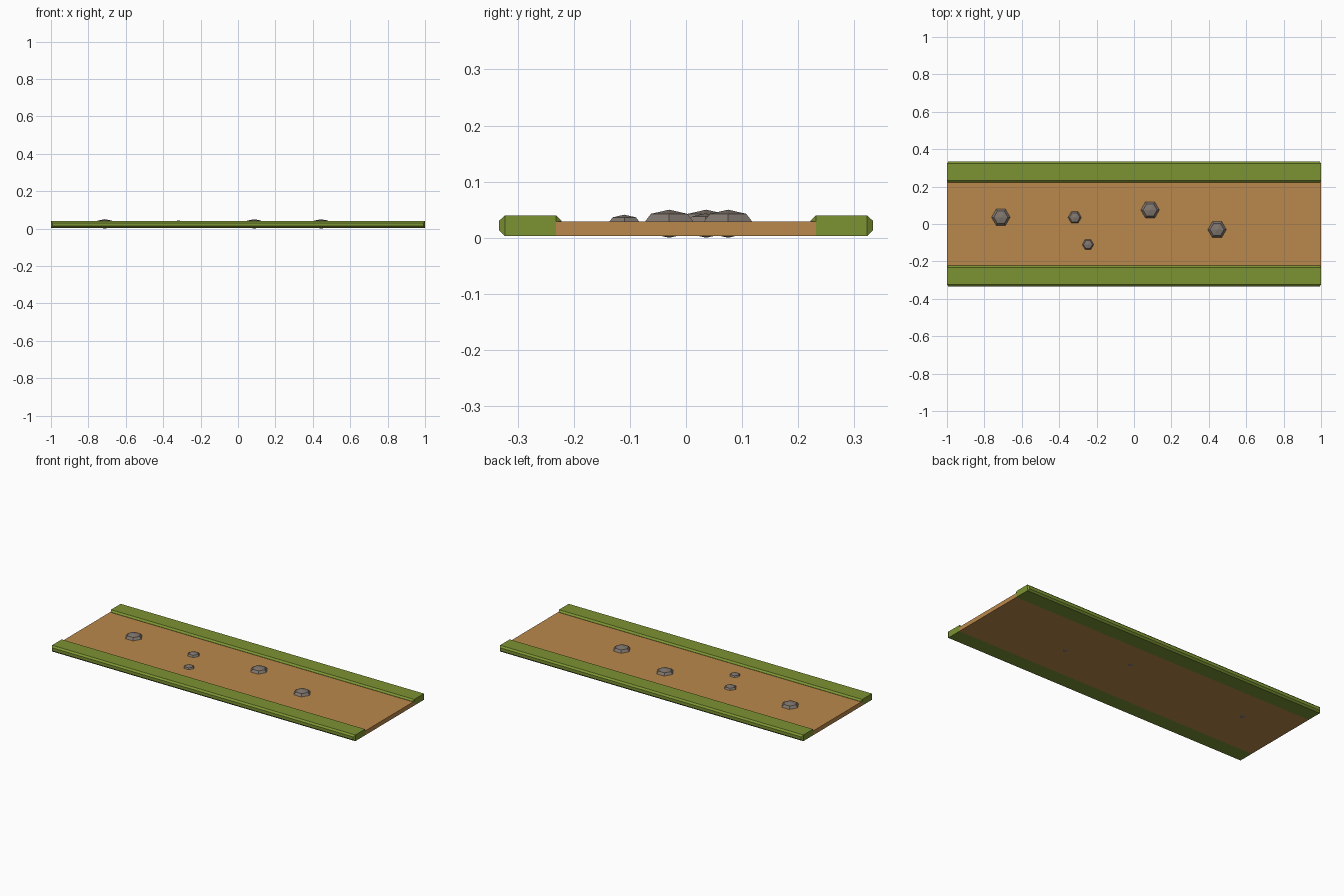
import bpy, bmesh, math
from mathutils import Matrix

if "Cube" in bpy.data.objects:
    bpy.data.objects.remove(bpy.data.objects["Cube"])


def material(name, rgb):
    m = bpy.data.materials.new(name)
    m.diffuse_color = (*rgb, 1)
    m.use_nodes = True
    m.node_tree.nodes["Principled BSDF"].inputs["Base Color"].default_value = m.diffuse_color
    return m


GRASS = material("grass green", (0.202, 0.292, 0.033))
DIRT = material("dirt brown", (0.491, 0.246, 0.072))
STONE = material("stone grey", (0.216, 0.181, 0.156))

BOTTOM, DIRT_TOP, GRASS_TOP = 0.003, 0.0287, 0.04


def add_object(name, bm, mat):
    mesh = bpy.data.meshes.new(name)
    bmesh.ops.recalc_face_normals(bm, faces=bm.faces)
    bm.to_mesh(mesh)
    bm.free()
    mesh.materials.append(mat)
    obj = bpy.data.objects.new(name, mesh)
    bpy.context.collection.objects.link(obj)
    return obj


def box(y0, y1, z0, z1):
    bm = bmesh.new()
    bmesh.ops.create_cube(bm, size=1)
    bmesh.ops.scale(bm, vec=(2, y1 - y0, z1 - z0), verts=bm.verts)
    bmesh.ops.translate(bm, vec=(0, (y0 + y1) / 2, (z0 + z1) / 2), verts=bm.verts)
    return bm


# Dirt path slab
add_object("dirt_path", box(-0.232, 0.232, BOTTOM, DIRT_TOP), DIRT)

# Grass verges: a bar whose two long sides swell outward to a smaller face
for name, side in (("grass_verge_front", -1), ("grass_verge_back", 1)):
    bm = box(side * 0.2775 - 0.0455, side * 0.2775 + 0.0455, BOTTOM, GRASS_TOP)
    mid = (BOTTOM + GRASS_TOP) / 2
    bm.normal_update()
    for face in [f for f in bm.faces if abs(f.normal.y) > 0.9]:
        out = face.normal.y * 0.01
        cap = bmesh.ops.extrude_discrete_faces(bm, faces=[face])["faces"][0]
        for v in cap.verts:
            v.co.x *= 0.993
            v.co.y += out
            v.co.z = mid + (v.co.z - mid) * 0.48
    add_object(name, bm, GRASS)

# Stones: flattened six-sided spheres half sunk in the path (x, y, radius)
stones = [(-0.712, 0.036, 0.053), (-0.317, 0.035, 0.039), (0.086, 0.075, 0.053),
          (0.444, -0.03, 0.053), (-0.246, -0.11, 0.034)]
for i, (x, y, r) in enumerate(stones, 1):
    bm = bmesh.new()
    bmesh.ops.create_uvsphere(bm, u_segments=6, v_segments=4, radius=r)
    bmesh.ops.rotate(bm, verts=bm.verts, matrix=Matrix.Rotation(math.radians(30), 3, 'Z'))
    bmesh.ops.scale(bm, vec=(1, 1, 0.472), verts=bm.verts)
    add_object(f"stone_{i}", bm, STONE).location = (x, y, 0.025)
